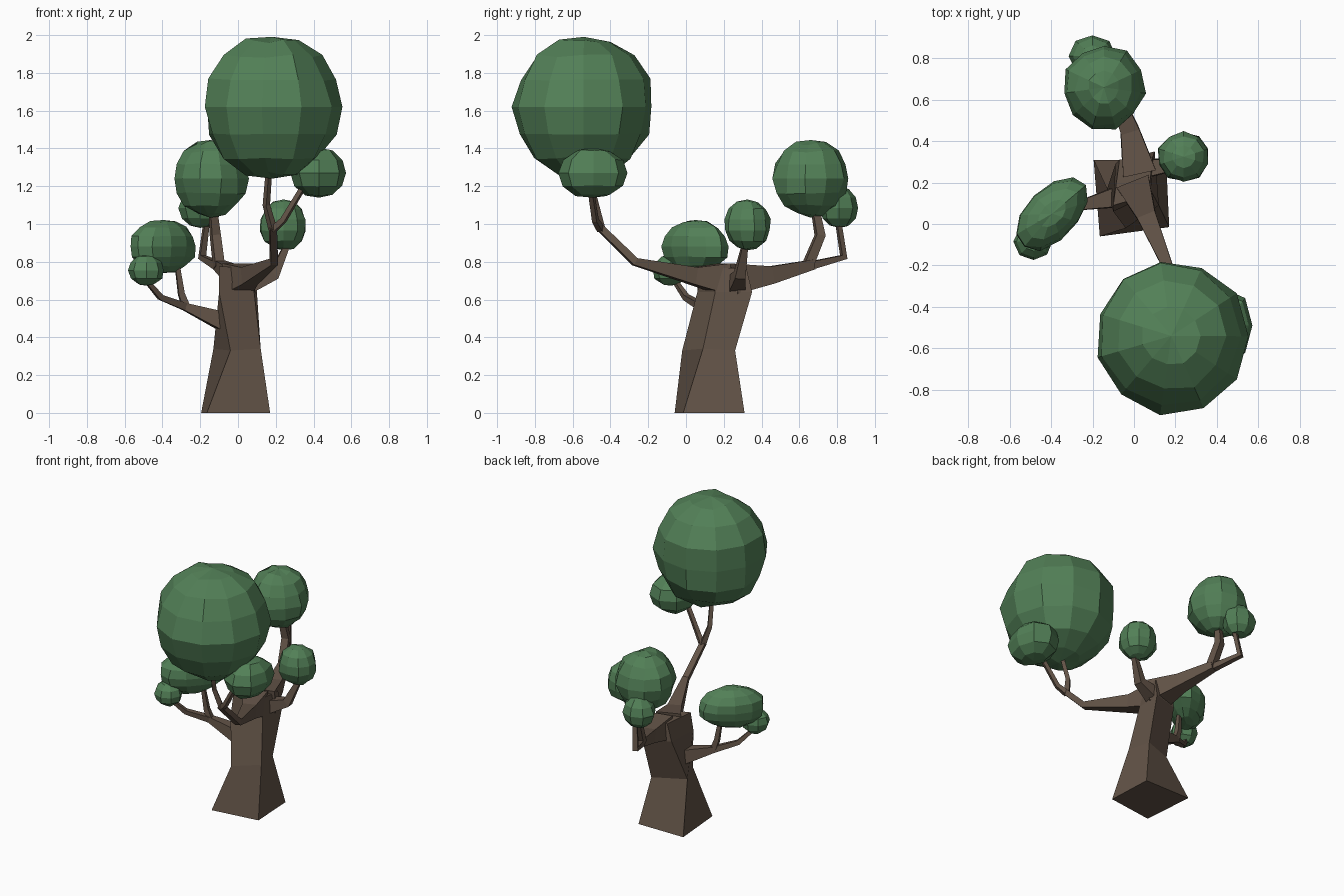
import bpy, bmesh, math, random
from mathutils import Vector, Matrix

if "Cube" in bpy.data.objects:
    bpy.data.objects.remove(bpy.data.objects["Cube"])


def material(name, color):
    m = bpy.data.materials.new(name)
    m.diffuse_color = color
    m.use_nodes = True
    m.node_tree.nodes["Principled BSDF"].inputs["Base Color"].default_value = m.diffuse_color
    return m


BARK = material("bark", (0.125, 0.088, 0.064, 1))
LEAF = material("leaf", (0.085, 0.215, 0.095, 1))


def finish(name, bm, mat):
    bmesh.ops.recalc_face_normals(bm, faces=bm.faces[:])
    mesh = bpy.data.meshes.new(name)
    bm.to_mesh(mesh)
    bm.free()
    mesh.materials.append(mat)
    ob = bpy.data.objects.new(name, mesh)
    bpy.context.collection.objects.link(ob)
    return ob


def loft(name, rings, mat):
    """Skin a list of four-cornered rings and cap both ends."""
    bm = bmesh.new()
    vs = [[bm.verts.new(p) for p in ring] for ring in rings]
    for a, b in zip(vs, vs[1:]):
        for i in range(4):
            j = (i + 1) % 4
            bm.faces.new((a[i], a[j], b[j], b[i]))
    bm.faces.new(vs[0][::-1])
    bm.faces.new(vs[-1])
    return finish(name, bm, mat)


def branch(name, path):
    """Square tapering limb; path entries are x, y, z, half thickness."""
    pts = [Vector(p[:3]) for p in path]
    side, rings = None, []
    for i, p in enumerate(pts):
        t = Vector()
        if i > 0:
            t += (p - pts[i - 1]).normalized()
        if i < len(pts) - 1:
            t += (pts[i + 1] - p).normalized()
        t.normalize()
        if side is None:
            side = t.cross(Vector((0, 0, 1)))
        side = (side - t * side.dot(t)).normalized()
        up = side.cross(t)
        r = path[i][3]
        rings.append([p + (side * a + up * b) * r
                      for a, b in ((-1, -1), (1, -1), (1, 1), (-1, 1))])
    return loft(name, rings, BARK)


def foliage(name, center, radii, seed, segs=10, rings=7, turn=0.0, jitter=0.05):
    """Faceted leaf clump with uneven surface."""
    rnd = random.Random(seed)
    bm = bmesh.new()
    bmesh.ops.create_uvsphere(bm, u_segments=segs, v_segments=rings, radius=1.01)
    for v in bm.verts:
        v.co *= 1 + rnd.uniform(-jitter, jitter)
    m = (Matrix.Translation(center) @ Matrix.Rotation(math.radians(turn), 4, 'Z')
         @ Matrix.Diagonal((*radii, 1)))
    bmesh.ops.transform(bm, matrix=m, verts=bm.verts[:])
    return finish(name, bm, LEAF)


# Trunk: flared, slightly twisted, leaning back
loft("trunk", [
    [(-.165, -.06, 0), (.17, -.015, 0), (.155, .31, 0), (-.195, .31, 0)],
    [(-.04, -.02, .33), (.12, .09, .34), (.09, .26, .33), (-.13, .17, .34)],
    [(-.10, .06, .64), (.085, .155, .64), (.10, .35, .64), (-.09, .29, .64)],
    [(-.10, .09, .775), (.07, .14, .77), (.09, .32, .765), (-.07, .31, .77)],
], BARK)

# Main limbs and their forks
branch("front_limb", [(-.005, .20, .71, .082), (.06, .04, .725, .046),
                      (.19, -.27, .80, .02), (.185, -.46, .985, .018)])
branch("front_fork_left", [(.185, -.45, .97, .017), (.15, -.48, 1.10, .014), (.165, -.53, 1.30, .012)])
branch("front_fork_right", [(.185, -.45, .97, .017), (.24, -.48, 1.02, .014), (.36, -.51, 1.22, .012)])
branch("back_limb", [(.025, .25, .71, .08), (-.02, .45, .73, .046), (-.105, .67, .785, .026)])
branch("back_fork_inner", [(-.10, .64, .77, .026), (-.12, .71, .94, .024), (-.135, .68, 1.10, .018)])
branch("back_fork_outer", [(-.10, .64, .775, .022), (-.19, .835, .825, .017), (-.165, .805, 1.02, .013)])
branch("left_limb", [(-.04, .14, .47, .055), (-.28, .085, .562, .02),
                     (-.41, .0, .612, .015), (-.485, -.06, .70, .011)])
branch("left_fork", [(-.275, .085, .56, .02), (-.30, .08, .63, .016), (-.32, .07, .77, .012)])
branch("right_limb", [(.06, .27, .68, .045), (.19, .285, .73, .028), (.265, .315, .90, .014)])

# Leaf clumps
foliage("front_crown", (.18, -.54, 1.62), (.362, .37, .375), 3, 11, 8, 8, .04)
foliage("front_crown_small", (.43, -.49, 1.27), (.145, .18, .135), 4, 8, 6)
foliage("back_crown", (-.145, .66, 1.24), (.195, .2, .2), 5, 11, 8)
foliage("back_crown_small", (-.2, .81, 1.085), (.11, .1, .11), 6, 8, 6)
foliage("left_crown", (-.395, .05, .88), (.215, .125, .142), 7, 11, 8, 45)
foliage("left_crown_small", (-.485, -.085, .755), (.093, .09, .084), 8, 8, 6)
foliage("right_crown", (.24, .325, .995), (.128, .124, .134), 9, 10, 7)
